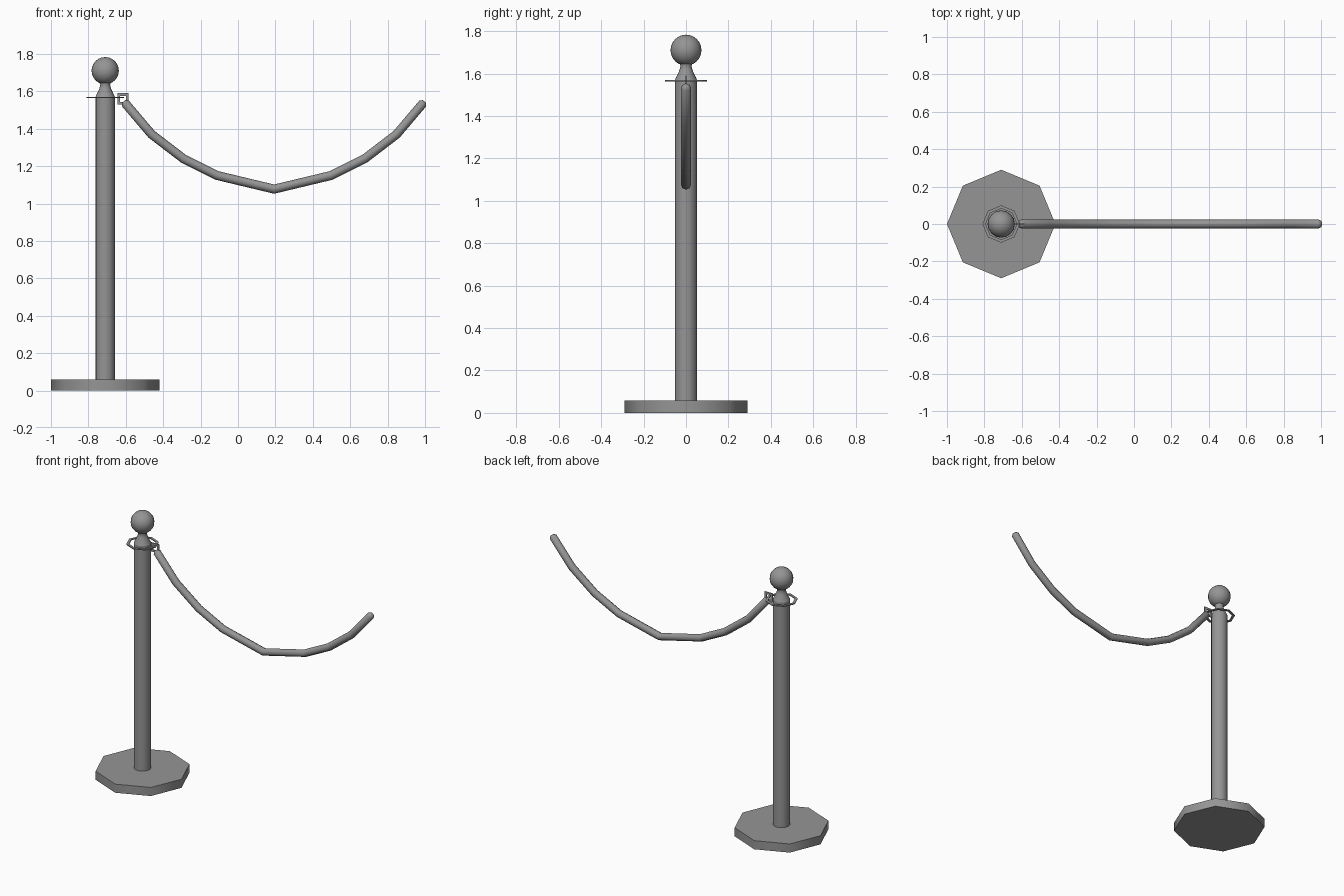
import bpy, bmesh, math
from mathutils import Vector

cube = bpy.data.objects.get("Cube")
if cube:
    bpy.data.objects.remove(cube, do_unlink=True)

POST_X = -0.71

grey = bpy.data.materials.new("metal grey")
grey.use_nodes = True
GREY = (0.3, 0.3, 0.3, 1)
grey.diffuse_color = GREY
grey.node_tree.nodes["Principled BSDF"].inputs["Base Color"].default_value = GREY


def finish(name, bm, smooth=50):
    bmesh.ops.recalc_face_normals(bm, faces=bm.faces)
    mesh = bpy.data.meshes.new(name)
    bm.to_mesh(mesh)
    bm.free()
    obj = bpy.data.objects.new(name, mesh)
    bpy.context.collection.objects.link(obj)
    mesh.materials.append(grey)
    bpy.ops.object.select_all(action="DESELECT")
    obj.select_set(True)
    bpy.context.view_layer.objects.active = obj
    bpy.ops.object.shade_smooth_by_angle(angle=math.radians(smooth))
    return obj


def loft(name, rings, closed=False):
    """Bridge matching rings of points, capping the ends unless closed."""
    bm = bmesh.new()
    loops = [[bm.verts.new(p) for p in ring] for ring in rings]
    pairs = list(zip(loops, loops[1:]))
    if closed:
        pairs.append((loops[-1], loops[0]))
    else:
        bm.faces.new(loops[0])
        bm.faces.new(loops[-1])
    for a, b in pairs:
        for i in range(len(a)):
            j = (i + 1) % len(a)
            bm.faces.new((a[i], a[j], b[j], b[i]))
    return finish(name, bm)


def circle(radius, z, sides):
    return [(POST_X + radius * math.cos(math.tau * i / sides),
             radius * math.sin(math.tau * i / sides), z) for i in range(sides)]


def turned(name, profile, sides, closed=False):
    return loft(name, [circle(r, z, sides) for r, z in profile], closed)


# Post
turned("base", [(0.29, 0), (0.29, 0.058)], 8)
turned("pole", [(0.052, 0.058), (0.052, 1.57)], 16)
turned("neck", [(0.052, 1.57), (0.031, 1.615), (0.026, 1.635), (0.036, 1.66)], 16)

# Ball on top
bm = bmesh.new()
bmesh.ops.create_uvsphere(bm, u_segments=16, v_segments=12, radius=0.073)
bmesh.ops.translate(bm, vec=(POST_X, 0, 1.71), verts=bm.verts)
finish("ball", bm)

# Flat collar ring around the top of the pole
turned("collar_ring", [(0.1, 1.563), (0.1, 1.569), (0.083, 1.569), (0.083, 1.563)], 8, True)

# Flat square link joining the rope to the collar
def square(half, y):
    return [(-0.615 + sx * half, y, 1.56 + sz * half)
            for sx, sz in ((-1, -1), (1, -1), (1, 1), (-1, 1))]

loft("rope_link", [square(0.03, -0.003), square(0.03, 0.003),
                   square(0.016, 0.003), square(0.016, -0.003)], True)

# Sagging rope, mirrored about its lowest point
MID = 0.193
half = [(0.795, 1.535), (0.655, 1.37), (0.485, 1.24), (0.305, 1.15)]
path = [Vector((MID - x, 0, z)) for x, z in half] + [Vector((MID, 0, 1.077))]
path += [Vector((MID + x, 0, z)) for x, z in reversed(half)]


def rope_ring(centre, tangent, radius, stretch=1):
    across = Vector((-tangent.z, 0, tangent.x))
    return [centre + across * radius * stretch * math.cos(math.tau * i / 8)
            + Vector((0, radius * math.sin(math.tau * i / 8), 0)) for i in range(8)]


R = 0.024
dirs = [(b - a).normalized() for a, b in zip(path, path[1:])]
rings = [rope_ring(path[0] - dirs[0] * 0.014, dirs[0], R * 0.45),
         rope_ring(path[0], dirs[0], R)]
for p, d0, d1 in zip(path[1:], dirs, dirs[1:]):
    t = (d0 + d1).normalized()
    rings.append(rope_ring(p, t, R, 1 / t.dot(d1)))
rings += [rope_ring(path[-1], dirs[-1], R),
          rope_ring(path[-1] + dirs[-1] * 0.014, dirs[-1], R * 0.45)]
loft("rope", rings)
